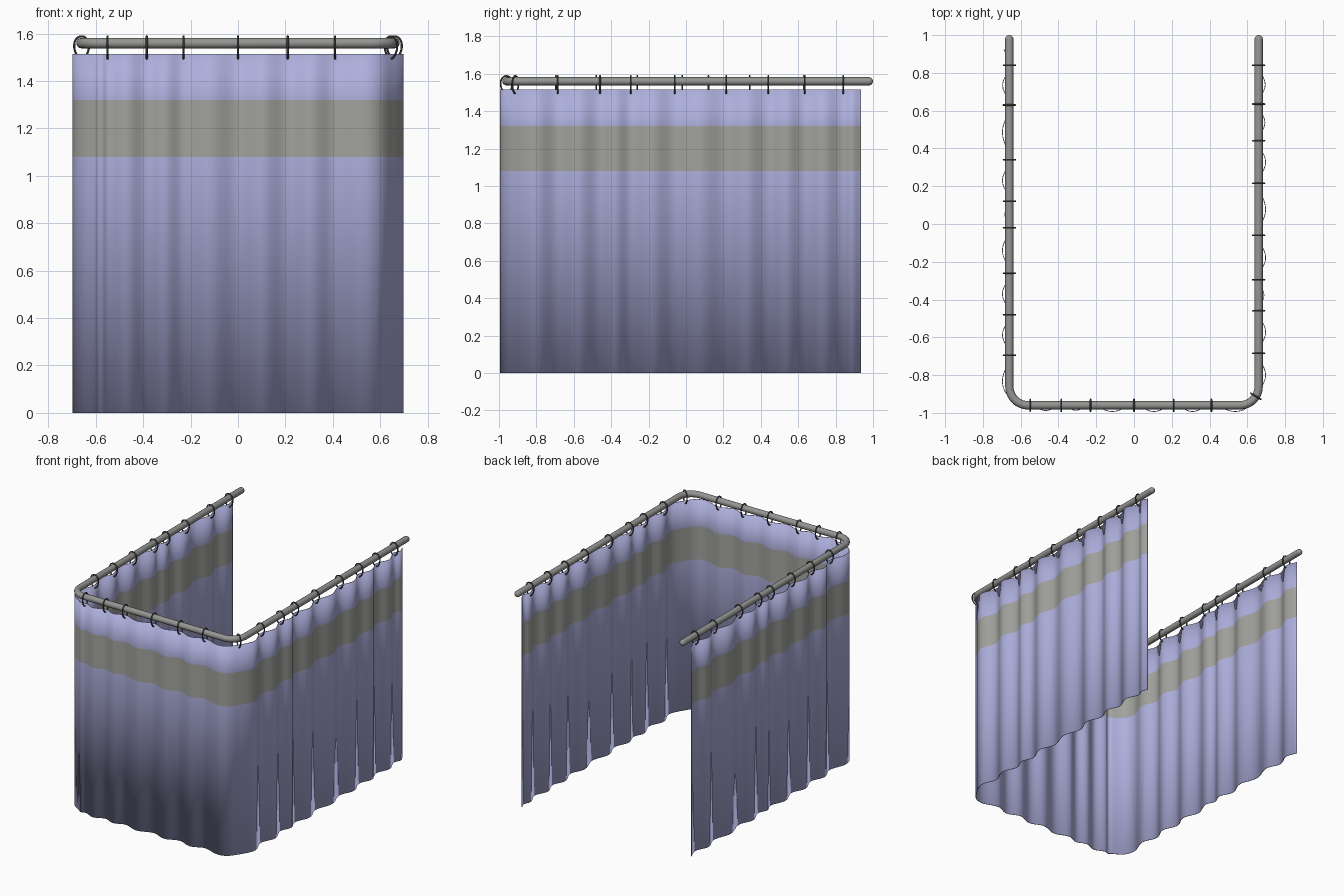
import bpy, bmesh
from math import sin, cos, pi, sqrt, atan2

if "Cube" in bpy.data.objects:
    bpy.data.objects.remove(bpy.data.objects["Cube"])

W, FRONT, BACK, R = 0.66, -0.96, 1.0, 0.10    # rod centreline and corner radius
ROD_R, ROD_Z = 0.022, 1.56
SIDE = BACK - (FRONT + R)
ARC = R * pi / 2
MID = 2 * (W - R)
TOTAL = 2 * SIDE + 2 * ARC + MID


def path(s):
    """Point and outward normal at arc length s along the U-shaped rod."""
    if s > TOTAL / 2:
        x, y, nx, ny = path(TOTAL - s)
        return -x, y, -nx, ny
    if s < SIDE:
        return -W, BACK - s, -1, 0
    if s < SIDE + ARC:
        a = pi + (s - SIDE) / R
        return -W + R + R * cos(a), FRONT + R + R * sin(a), cos(a), sin(a)
    return -W + R + s - SIDE - ARC, FRONT, 0, -1


def material(name, *rgb):
    m = bpy.data.materials.new(name)
    m.diffuse_color = (*rgb, 1)
    m.use_nodes = True
    m.node_tree.nodes["Principled BSDF"].inputs["Base Color"].default_value = m.diffuse_color
    return m


fabric_mat = material("fabric_blue", 0.42, 0.43, 0.72)
band_mat = material("band_grey", 0.36, 0.36, 0.34)
metal_mat = material("rod_metal", 0.30, 0.30, 0.29)
ring_mat = material("ring_metal", 0.10, 0.10, 0.10)


def tube(name, pts, depth, mat, cyclic=False, res=3):
    """Round tube through (x, y, z, radius factor) points."""
    cu = bpy.data.curves.new(name, 'CURVE')
    cu.dimensions = '3D'
    cu.bevel_depth, cu.bevel_resolution = depth, res
    cu.use_fill_caps = True
    sp = cu.splines.new('POLY')
    sp.points.add(len(pts) - 1)
    for p, (x, y, z, r) in zip(sp.points, pts):
        p.co, p.radius = (x, y, z, 1), r
    sp.use_cyclic_u = cyclic
    sp.use_smooth = True
    ob = bpy.data.objects.new(name, cu)
    bpy.context.collection.objects.link(ob)
    cu.materials.append(mat)
    bpy.ops.object.select_all(action='DESELECT')
    ob.select_set(True)
    bpy.context.view_layer.objects.active = ob
    bpy.ops.object.convert(target='MESH')
    bpy.ops.object.shade_smooth_by_angle()
    return ob


# curtain rod with rounded ends
cap = [(ROD_R * (1 - cos(a)), max(sin(a), 0.05)) for a in [i * pi / 12 for i in range(7)]]
stations = cap + [(SIDE + ARC * i / 12, 1) for i in range(13)]
stations += [(TOTAL - s, r) for s, r in reversed(stations)]
tube("curtain_rod", [(*path(s)[:2], ROD_Z, r) for s, r in stations], ROD_R, metal_mat, res=6)

# ring positions as arc lengths: left side, front, right corner and side
left = [BACK - y for y in (0.84, 0.63, 0.34, 0.12, -0.02, -0.26, -0.48, -0.695)]
front = [TOTAL / 2 + x for x in (-0.55, -0.385, -0.23, 0, 0.21, 0.41)]
corner = [TOTAL - SIDE - ARC * 0.35]
right = [TOTAL - BACK + y for y in (-0.685, -0.46, -0.295, -0.06, 0.215, 0.44, 0.635, 0.84)]
rings = left + front + corner + right

# hanging rings, egg-shaped around the rod and through the fabric
for i, s in enumerate(rings):
    x, y, nx, ny = path(s)
    pts = []
    for k in range(24):
        a = 2 * pi * k / 24
        u = 0.031 * cos(a) * (1 + 0.15 * sin(a))
        pts.append((x + nx * u, y + ny * u, 1.542 + 0.047 * sin(a), 1))
    tube(f"ring_{i + 1:02d}", pts, 0.0045, ring_mat, cyclic=True, res=2)

# wavy fabric line: touches the rod line at each ring, billows out between
knots = [-0.09] + left + [SIDE + ARC * 0.7] + front + corner + right + [TOTAL - 0.06]
line = []
for a, b in zip(knots, knots[1:]):
    amp = min(0.037, 0.17 * (b - a))
    if SIDE < (a + b) / 2 < TOTAL - SIDE:
        amp = min(amp, 0.033)
    for k in range(12):
        t = k / 12
        s = a + (b - a) * t
        if 0.065 < s:
            x, y, nx, ny = path(s)
            d = amp * sin(pi * t) ** 2
            line.append((x + nx * d, y + ny * d))
line.append(path(TOTAL - 0.065)[:2])

# curtain sheet with a contrasting band
bm = bmesh.new()
levels = (0, 1.08, 1.32, 1.515)
rows = [[bm.verts.new((x, y, z)) for x, y in line] for z in levels]
for j in range(3):
    for i in range(len(line) - 1):
        f = bm.faces.new((rows[j][i], rows[j][i + 1], rows[j + 1][i + 1], rows[j + 1][i]))
        f.material_index = 1 if j == 1 else 0
        f.smooth = True
me = bpy.data.meshes.new("curtain")
bm.to_mesh(me)
bm.free()
me.materials.append(fabric_mat)
me.materials.append(band_mat)
curtain = bpy.data.objects.new("curtain", me)
bpy.context.collection.objects.link(curtain)
solid = curtain.modifiers.new("thickness", 'SOLIDIFY')
solid.thickness = 0.004
solid.offset = 0
